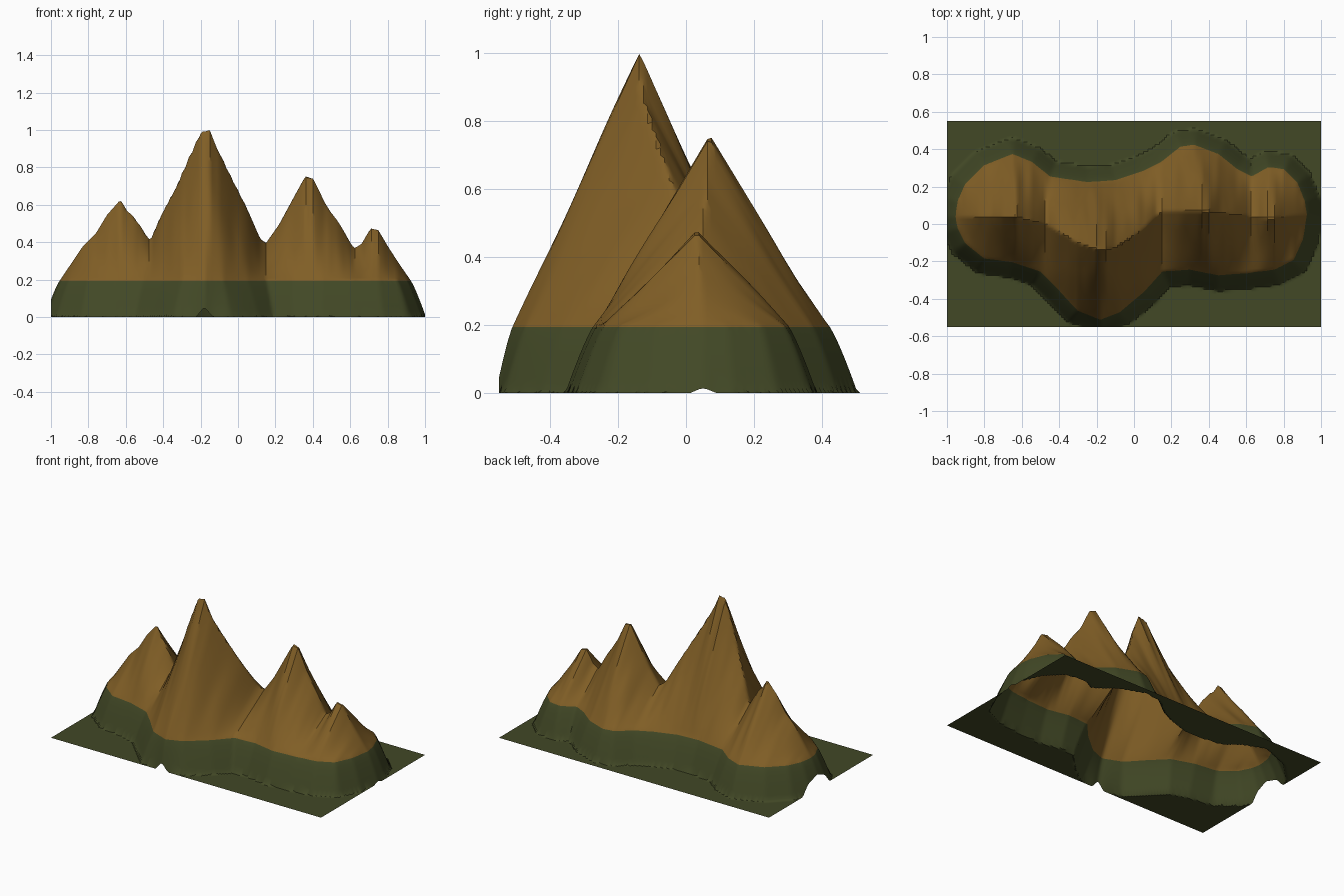
import bpy
import bmesh
import math
from mathutils import Vector, noise
from mathutils.geometry import intersect_point_line

old = bpy.data.objects.get("Cube")
if old:
    bpy.data.objects.remove(old, do_unlink=True)

HALF_X, HALF_Y = 1.0, 0.55
COLS, ROWS = 160, 88
TREE_LINE = 0.2


def make_material(name, colour):
    mat = bpy.data.materials.new(name)
    mat.use_nodes = True
    mat.diffuse_color = colour
    mat.node_tree.nodes["Principled BSDF"].inputs["Base Color"].default_value = colour
    return mat


def sample(points, x):
    """Linear interpolation along a profile of (x, value) points."""
    if x <= points[0][0]:
        return points[0][1]
    for (x0, v0), (x1, v1) in zip(points, points[1:]):
        if x <= x1:
            return v0 + (v1 - v0) * (x - x0) / (x1 - x0)
    return points[-1][1]


# Height of the crest along the range
crest = [(-.95, .2), (-.83, .38), (-.76, .45), (-.7, .55), (-.63, .63), (-.59, .57),
         (-.55, .53), (-.47, .41), (-.41, .55), (-.33, .7), (-.26, .86), (-.2, .99),
         (-.15, 1), (-.12, .93), (-.06, .8), (0, .68), (.06, .56), (.12, .42),
         (.15, .4), (.22, .5), (.3, .65), (.36, .76), (.4, .75), (.46, .62),
         (.53, .52), (.62, .37), (.66, .39), (.71, .48), (.75, .47), (.8, .38),
         (.92, .2)]
# Where the crest runs, seen from above
spine = [(-.95, .04), (-.63, .04), (-.47, 0), (-.3, -.1), (-.18, -.14), (-.1, -.13),
         (.05, -.03), (.15, .07), (.38, .07), (.73, .03), (.92, .05)]
# Tree line on the back and front slopes
back = [(-.95, .04), (-.94, .12), (-.9, .21), (-.8, .31), (-.65, .37), (-.55, .33),
        (-.45, .25), (-.25, .22), (-.1, .23), (.05, .28), (.15, .33), (.25, .41),
        (.32, .42), (.45, .37), (.55, .29), (.63, .25), (.72, .3), (.8, .29),
        (.87, .22), (.91, .12), (.92, .05)]
front = [(-.95, .04), (-.94, -.02), (-.9, -.1), (-.8, -.18), (-.65, -.2), (-.5, -.25),
         (-.4, -.35), (-.3, -.46), (-.18, -.51), (-.08, -.47), (.05, -.36),
         (.15, -.25), (.3, -.24), (.45, -.27), (.6, -.26), (.75, -.24),
         (.85, -.19), (.9, -.08), (.92, .05)]
outline = [Vector((x, y, 0)) for x, y in back + front[-2:0:-1]]
segments = list(zip(outline, outline[1:] + outline[:1]))


def outline_distance(p):
    best = HALF_X
    for a, b in segments:
        hit, t = intersect_point_line(p, a, b)
        near = a if t < 0 else b if t > 1 else hit
        best = min(best, (p - near).length)
    return best


def height(x, y):
    low, mid, high = sample(front, x), sample(spine, x), sample(back, x)
    if back[0][0] < x < back[-1][0] and low < y < high:
        # Straight rocky slope from the crest to the tree line, gently fluted
        edge = high if y > mid else low
        t = (y - mid) / (edge - mid)
        rise = sample(crest, x) - TREE_LINE
        flutes = noise.noise(Vector((x * 16, y * 4, 3))) * t * (1 - t) * 0.16
        return TREE_LINE + rise * max(0, 1 - t + flutes)
    # Steep wooded foot falling to the plain
    d = outline_distance(Vector((x, y, 0)))
    width = 0.085
    if y < mid:
        width -= 0.035 * math.exp(-((x + 0.18) / 0.12) ** 2)
    return TREE_LINE * (1 - min(1, d / width) ** 1.2)


# Mountain range: one open sheet
bm = bmesh.new()
bmesh.ops.create_grid(bm, x_segments=COLS, y_segments=ROWS, size=1)
for v in bm.verts:
    v.co.x *= HALF_X
    v.co.y *= HALF_Y
    v.co.z = height(v.co.x, v.co.y)

# Cut the sheet cleanly at the tree line, rock above and grass below
cut = TREE_LINE - 0.006
bmesh.ops.bisect_plane(bm, geom=bm.verts[:] + bm.edges[:] + bm.faces[:],
                       plane_co=(0, 0, cut), plane_no=(0, 0, 1), dist=1e-5)
for f in bm.faces:
    f.material_index = 1 if f.calc_center_median().z > cut else 0

mesh = bpy.data.meshes.new("mountain_range")
bm.to_mesh(mesh)
bm.free()
mesh.materials.append(make_material("grass_green", (0.054, 0.065, 0.019, 1)))
mesh.materials.append(make_material("rock_brown", (0.216, 0.112, 0.019, 1)))
mountains = bpy.data.objects.new("mountain_range", mesh)
bpy.context.collection.objects.link(mountains)

bpy.ops.object.select_all(action="DESELECT")
mountains.select_set(True)
bpy.context.view_layer.objects.active = mountains
bpy.ops.object.shade_smooth_by_angle(angle=math.radians(35))
